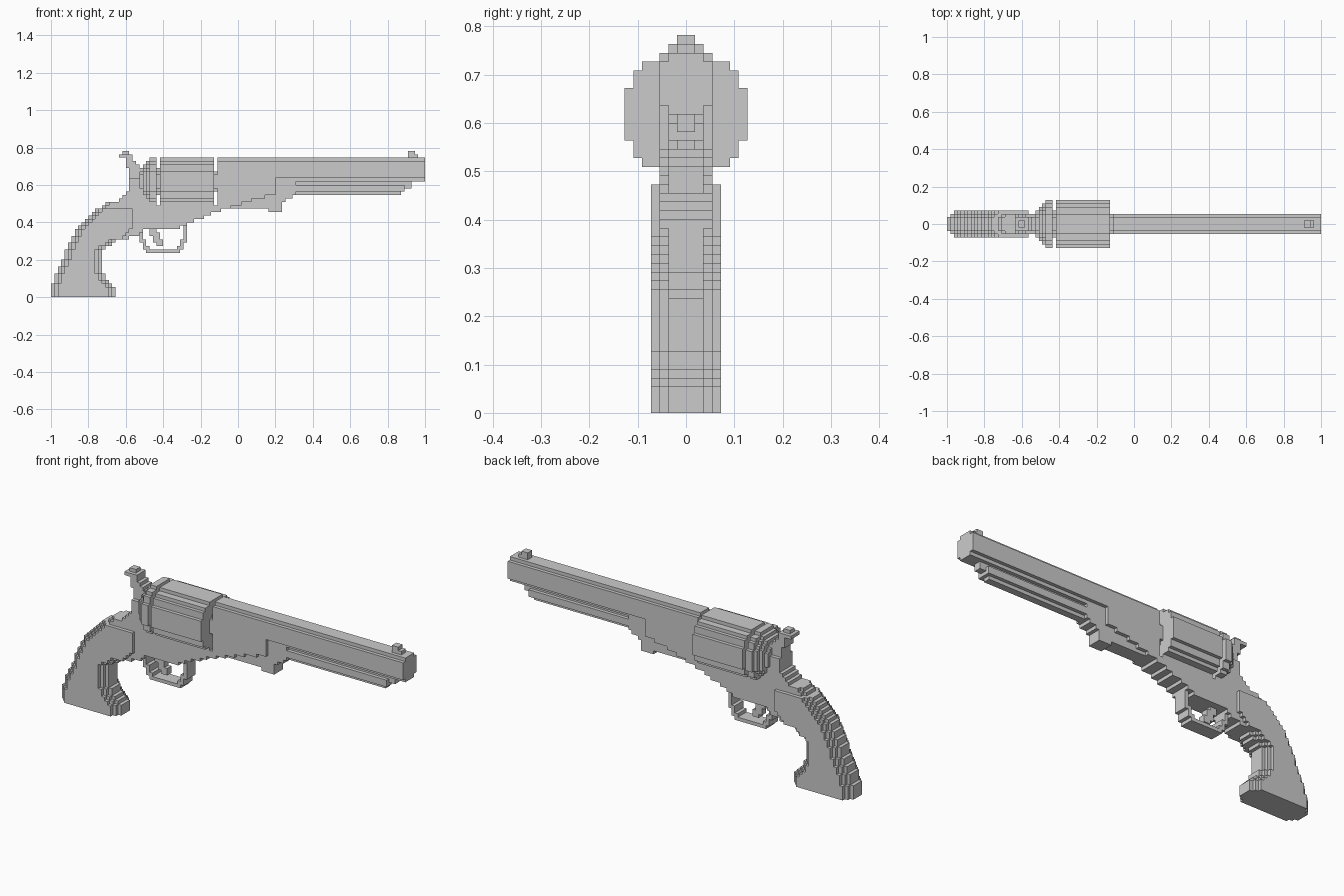
import bpy
import bmesh
import math

cube = bpy.data.objects.get("Cube")
if cube:
    bpy.data.objects.remove(cube)

LENGTH = 110              # blocks along the longest side
U = 2 / LENGTH            # size of one block
AXIS = 34                 # height of the cylinder axis in blocks

steel = bpy.data.materials.new("grey")
steel.use_nodes = True
GREY = (0.6, 0.6, 0.6, 1)
steel.diffuse_color = GREY
steel.node_tree.nodes["Principled BSDF"].inputs["Base Color"].default_value = GREY


def inside(x, z, outline):
    """Even-odd test of a point against a closed outline."""
    hit = False
    for (x1, z1), (x2, z2) in zip(outline, outline[1:] + outline[:1]):
        if (z1 > z) != (z2 > z) and x < x1 + (z - z1) * (x2 - x1) / (z2 - z1):
            hit = not hit
    return hit


def cells(outline):
    """Side-on blocks whose centre lies in the outline."""
    return {(i, k) for i in range(LENGTH) for k in range(44)
            if inside(i + 0.5, k + 0.5, outline)}


def rect(x1, x2, z1, z2):
    return {(i, k) for i in range(x1, x2) for k in range(z1, z2)}


def slab(side, half):
    """Give side-on blocks a thickness, mirrored about the middle."""
    return {(i, j, k) for i, k in side for j in range(-half, half)}


def disc(i, radius):
    """One round slice across the cylinder axis."""
    span = range(-radius, radius)
    return {(i, j, AXIS + k) for j in span for k in span
            if math.hypot(j + 0.5, k + 0.5) < radius + 0.2}


STEPS = [(a, s) for a in range(3) for s in (0, 1)]
used = set()


def build(name, blocks):
    """Skin a set of blocks and merge the flat areas."""
    blocks = blocks - used
    used.update(blocks)
    bm = bmesh.new()
    verts = {}

    def vert(p):
        if p not in verts:
            verts[p] = bm.verts.new((p[0] * U - 1, p[1] * U, p[2] * U))
        return verts[p]

    for b in sorted(blocks):
        for axis, side in STEPS:
            near = list(b)
            near[axis] += 2 * side - 1
            if tuple(near) in blocks:
                continue
            u, v = (axis + 1) % 3, (axis + 2) % 3
            loop = []
            for du, dv in ((0, 0), (1, 0), (1, 1), (0, 1)):
                p = list(b)
                p[axis] += side
                p[u] += du
                p[v] += dv
                loop.append(vert(tuple(p)))
            bm.faces.new(loop if side else loop[::-1])
    bmesh.ops.dissolve_limit(bm, angle_limit=0.01, verts=bm.verts[:], edges=bm.edges[:])
    mesh = bpy.data.meshes.new(name)
    bm.to_mesh(mesh)
    bm.free()
    mesh.materials.append(steel)
    obj = bpy.data.objects.new(name, mesh)
    bpy.context.collection.objects.link(obj)


# Side outlines of the frame and the grip
frame = cells([(17, 27), (20, 28), (22, 30), (23, 32), (23, 35), (31, 35), (31, 27),
               (49, 27), (49, 34), (66, 34), (66, 30), (61, 29), (54, 27), (52, 26),
               (46, 24), (41, 22), (40, 21), (36, 20), (27, 20), (26, 18), (20, 17)])
grip = cells([(0, 0), (0, 3), (3, 10), (6, 17), (9, 22), (13, 25.5), (17, 28), (22, 28),
              (24, 25), (24, 20), (20, 17), (17, 15), (15, 13), (15, 9), (16, 6),
              (17, 5), (19, 3), (19, 0)])
plate = {(i, k) for i, k in grip if k < 26}


def narrowed(side, n):
    """Blocks that stay n steps away from the front and back edges."""
    both = grip | frame
    return {(i, k) for i, k in side if (i - n, k) in both and (i + n, k) in both}


# Grip, stepped in towards its sides
build("grip", slab(grip, 2) | slab(narrowed(grip, 1), 3) | slab(narrowed(plate, 2), 4))

# Frame
build("frame", slab(frame, 3))

# Barrel with stepped corners
build("barrel", slab(rect(49, LENGTH, 35, 40), 3) | slab(rect(49, 66, 34, 35), 3)
      | slab(rect(49, LENGTH, 40, 41) | rect(66, LENGTH, 34, 35), 2))

# Cylinder, its pin and the domed shield behind it
build("cylinder", set().union(*(disc(i, 7) for i in range(32, 48))))
build("cylinder_pin", disc(31, 4) | disc(48, 3))
build("recoil_shield", set().union(*(disc(26 + n, r) for n, r in enumerate((4, 5, 6, 7, 7)))))

# Hammer
hammer = cells([(22, 39), (22, 41), (20, 41), (20, 42), (24, 42), (24, 41), (25, 40),
                (26, 39), (26, 34), (23, 34), (23, 37)])
build("hammer", slab(hammer, 2) | slab(rect(21, 23, 42, 43), 1))

# Lug and loading lever under the barrel
lug = cells([(52, 26), (54, 26), (64, 26), (64, 25), (68, 25), (68, 27), (70, 29),
             (72, 30), (72, 34), (60, 34)])
build("lever_lug", slab(lug, 2))
build("loading_lever", slab(rect(72, 104, 31, 33), 2) | slab(rect(72, 103, 30, 31), 1)
      | slab(rect(72, 106, 32, 34), 1))

# Trigger guard and trigger
guard_outer = cells([(26, 20), (26, 17), (27, 15), (28, 13), (38, 13), (39, 15), (40, 17), (40, 22)])
guard_inner = cells([(27, 21), (27, 18), (28, 16), (29, 14), (37, 14), (38, 16), (39, 17), (39, 22)])
build("trigger_guard", slab(guard_outer - guard_inner, 2))
build("trigger", slab(cells([(29, 20), (29, 18.5), (30, 17), (32, 15), (33, 15), (33, 16),
                             (32, 18), (31, 20)]), 1))

# Front sight
build("front_sight", slab(rect(105, 108, 41, 42) | rect(105, 107, 42, 43), 1))
